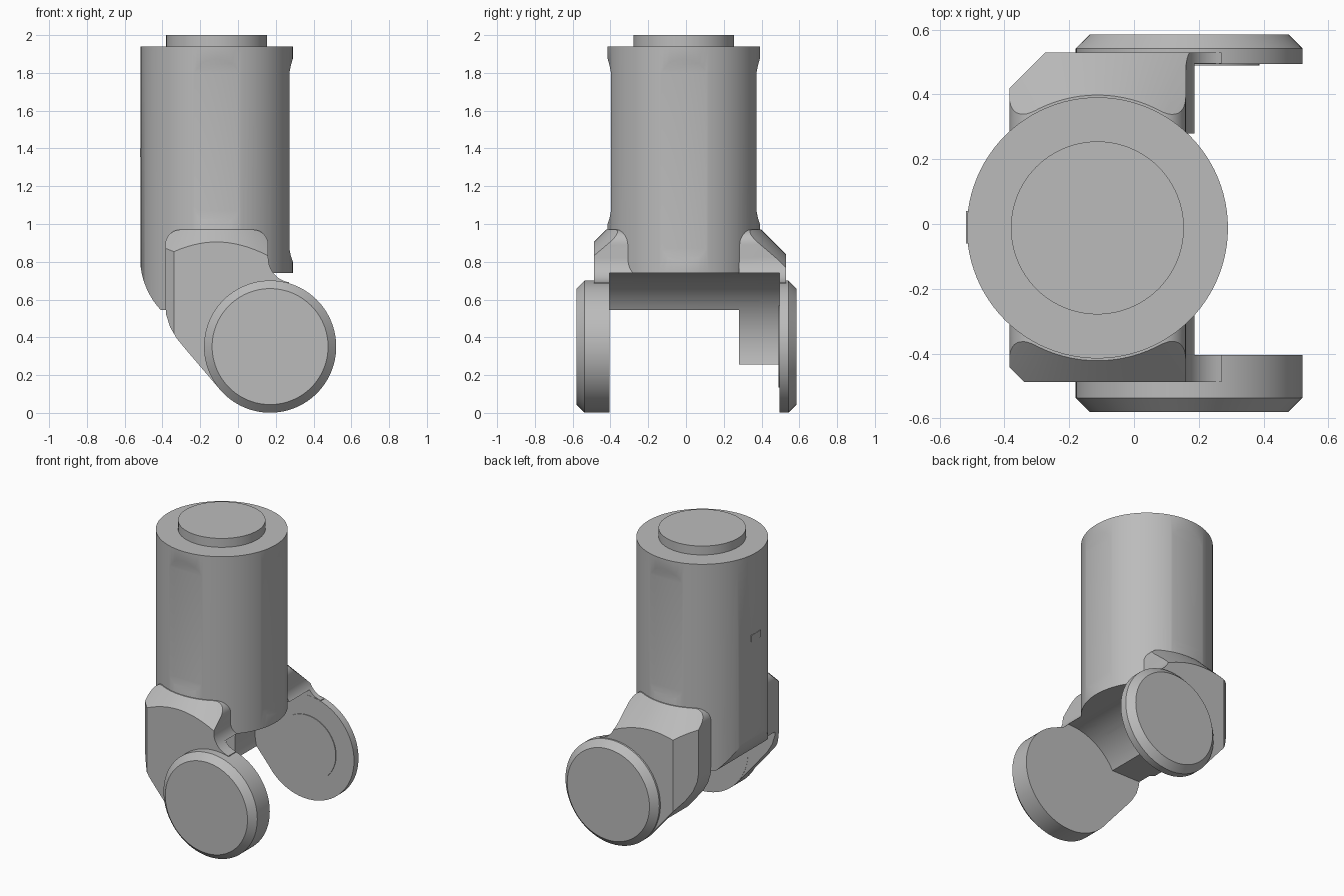
import bpy, bmesh, math
from mathutils import Vector, Matrix

old = bpy.data.objects.get("Cube")
if old:
    bpy.data.objects.remove(old)

CX, CY, R = -0.113, -0.012, 0.403      # main cylinder axis and radius
HX, HZ, HR = 0.17, 0.351, 0.35         # hinge disc centre and radius
SEG = 96

grey = bpy.data.materials.new("plain_grey")
grey.use_nodes = True
grey.diffuse_color = (0.5, 0.5, 0.5, 1)
shader = next(n for n in grey.node_tree.nodes if n.type == "BSDF_PRINCIPLED")
shader.inputs["Base Color"].default_value = (0.5, 0.5, 0.5, 1)


def make(name, bm):
    bmesh.ops.recalc_face_normals(bm, faces=bm.faces)
    mesh = bpy.data.meshes.new(name)
    bm.to_mesh(mesh)
    bm.free()
    mesh.materials.append(grey)
    obj = bpy.data.objects.new(name, mesh)
    bpy.context.collection.objects.link(obj)
    return obj


def prism(name, pts, lo, hi, axis="y"):
    """Extrude a flat outline along y (outline in x, z) or z (outline in x, y)."""
    bm = bmesh.new()
    place = (lambda a, b: (a, lo, b)) if axis == "y" else (lambda a, b: (a, b, lo))
    face = bm.faces.new([bm.verts.new(place(a, b)) for a, b in pts])
    out = bmesh.ops.extrude_face_region(bm, geom=[face])
    move = Vector((0, hi - lo, 0) if axis == "y" else (0, 0, hi - lo))
    bmesh.ops.translate(bm, vec=move, verts=[v for v in out["geom"] if isinstance(v, bmesh.types.BMVert)])
    return make(name, bm)


def lathe(name, profile, matrix):
    """Spin (radius, height) points about z, then place the solid."""
    bm = bmesh.new()
    verts = [bm.verts.new((r, 0, h)) for r, h in profile]
    edges = [bm.edges.new(p) for p in zip(verts, verts[1:])]
    bmesh.ops.spin(bm, geom=verts + edges, axis=(0, 0, 1), cent=(0, 0, 0),
                   angle=math.tau, steps=SEG)
    bmesh.ops.remove_doubles(bm, verts=bm.verts, dist=1e-5)
    bmesh.ops.transform(bm, matrix=matrix, verts=bm.verts)
    return make(name, bm)


def combine(obj, cutter, op="DIFFERENCE"):
    mod = obj.modifiers.new("cut", "BOOLEAN")
    mod.operation, mod.object, mod.solver = op, cutter, "EXACT"
    dg = bpy.context.evaluated_depsgraph_get()
    mesh = bpy.data.meshes.new_from_object(obj.evaluated_get(dg))
    obj.modifiers.clear()
    obj.data = mesh
    bpy.data.objects.remove(cutter)


def arc(cx, cz, r, a0, a1, n):
    steps = [math.radians(a0 + (a1 - a0) * i / n) for i in range(n + 1)]
    return [(cx + r * math.cos(a), cz + r * math.sin(a)) for a in steps]


def clearance():
    """Room between the discs, round about the hinge and open to the left."""
    pts = arc(HX, HZ, 0.39, 90, 270, 48) + [(0.8, HZ - 0.39), (0.8, HZ + 0.39)]
    return prism("clearance", pts, -0.405, 0.495)


upright = Matrix.Translation((CX, CY, 0))

# Main cylinder, rounded under its right side
body = lathe("main_cylinder", [(0, 0.545), (R, 0.545), (R, 1.94), (0, 1.94)], upright)
combine(body, prism("rounding", arc(-0.117, 0.82, 0.401, 180, 225, 16) + [(-0.7, 0.5), (-0.7, 0.82)], -0.7, 0.7))
combine(body, clearance())

# Shallow flats on the front, back and left of the cylinder
for angle, low in ((-90, 0.98), (90, 0.98), (0, 0.78)):
    flat = prism("flat", [(0.41, low), (0.393, low + 0.05), (0.385, low + 0.09),
                          (0.385, 1.8), (0.393, 1.84), (0.41, 1.9),
                          (0.6, 1.9), (0.6, low)], -0.3, 0.3)
    flat.data.transform(upright @ Matrix.Rotation(math.radians(angle), 4, "Z"))
    combine(body, flat)

cap = lathe("top_cap", [(0, 1.93), (0.267, 1.93), (0.267, 2), (0, 2)], upright)
catch = prism("side_catch", [(-0.518, 1.355), (-0.505, 1.355), (-0.505, 1.4), (-0.518, 1.4)], -0.06, 0.04)

# Side outline of an arm, running down into its disc
outline = (arc(-0.305, 0.89, 0.08, 180, 90, 10) + arc(0.08, 0.89, 0.08, 90, 0, 10)
           + arc(0.29, 0.82, 0.13, 180, 261, 12)
           + [(0.3, 0.4), (0.17, 0.1), (-0.096, 0.124), (-0.28, 0.34),
              (-0.325, 0.395), (-0.36, 0.455), (-0.38, 0.52), (-0.385, 0.57)])


def arm(name, inner, outer, chamfer):
    s = math.copysign(1, outer)
    plan = [(-0.4, inner), (0.7, inner), (0.7, outer), (-0.385 + chamfer, outer),
            (-0.4, outer - s * (chamfer + 0.015))]
    obj = prism(name, outline, -0.7, 0.7)
    combine(obj, prism("plan", plan, -0.2, 1.2, "z"), "INTERSECT")
    combine(obj, lathe("cone", [(0, -0.1), (1.48, -0.1), (0.28, 1.1), (0, 1.1)], upright), "INTERSECT")
    combine(obj, clearance())
    return obj


front_arm = arm("front_arm", -0.28, -0.487, 0.045)
combine(front_arm, prism("under_cut", [(-0.8, -0.2), (0.8, -0.2), (0.8, 0.545), (-0.8, 0.545)], -0.405, 0))
back_arm = arm("back_arm", 0.28, 0.53, 0.112)


def disc(name, inner, outer, radius, bevel):
    s = math.copysign(1, outer)
    place = Matrix.Translation((HX, 0, HZ)) @ Matrix.Rotation(math.radians(-90), 4, "X")
    return lathe(name, [(0, inner), (radius, inner), (radius, outer - s * bevel),
                        (radius - bevel, outer), (0, outer)], place)


# Hinge discs with a bevelled outer rim
front_disc = disc("front_disc", -0.404, -0.58, HR, 0.043)
back_disc = disc("back_disc", 0.494, 0.585, HR, 0.043)
boss = disc("back_disc_boss", 0.489, 0.5, 0.217, 0.001)

parts = [body, cap, catch, front_arm, back_arm, front_disc, back_disc, boss]
for o in bpy.context.selected_objects:
    o.select_set(False)
for part in parts:
    part.select_set(True)
bpy.context.view_layer.objects.active = body
bpy.ops.object.shade_smooth_by_angle(angle=math.radians(25))
